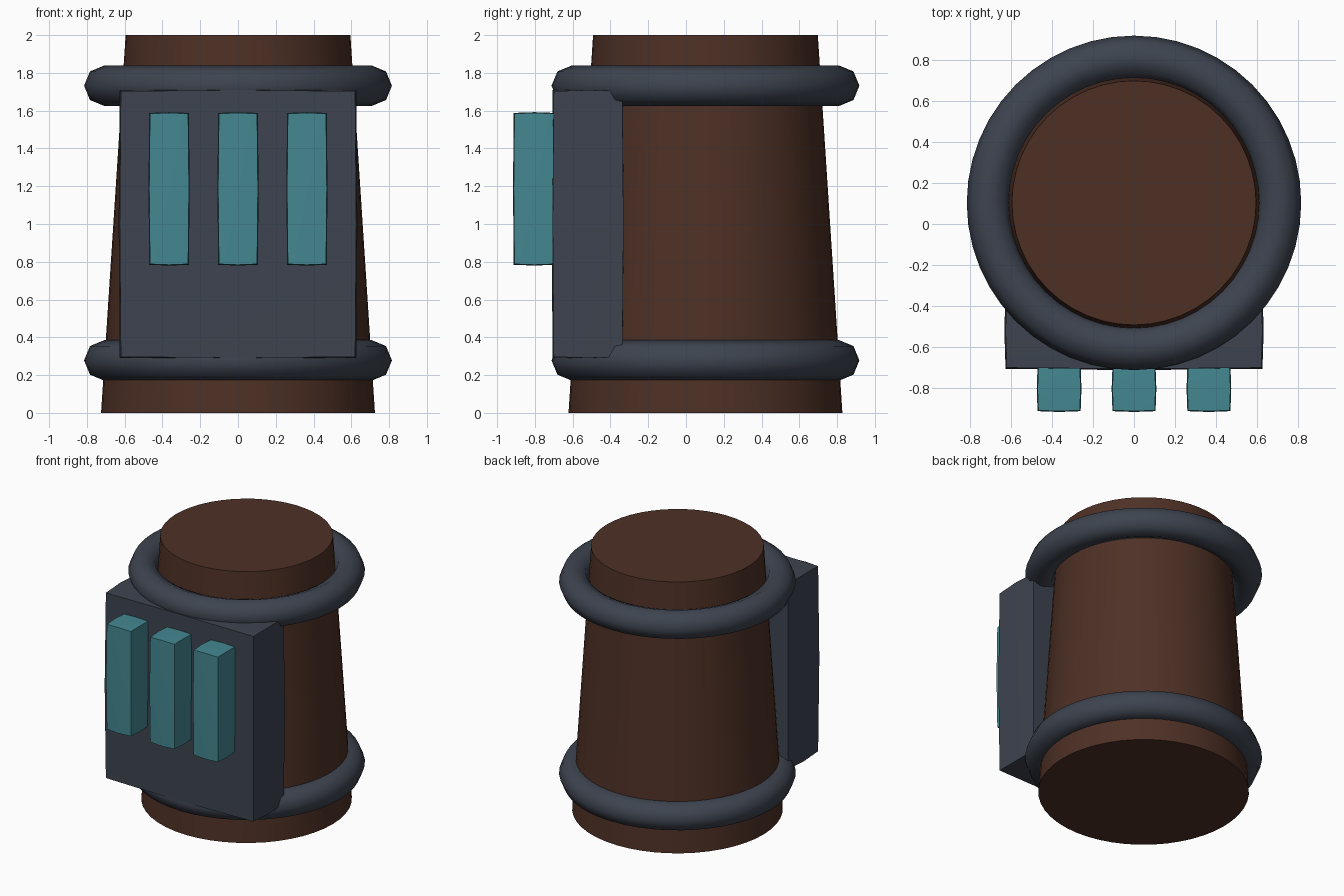
import bpy, bmesh, math

if "Cube" in bpy.data.objects:
    bpy.data.objects.remove(bpy.data.objects["Cube"])

CY = 0.103  # the barrel axis sits behind the origin


def material(name, rgb):
    m = bpy.data.materials.new(name)
    m.diffuse_color = (*rgb, 1)
    m.use_nodes = True
    m.node_tree.nodes["Principled BSDF"].inputs["Base Color"].default_value = m.diffuse_color
    return m


BROWN = material("dark brown wood", (0.076, 0.030, 0.0185))
SLATE = material("slate metal", (0.047, 0.057, 0.079))
TEAL = material("teal glass", (0.058, 0.245, 0.285))


def finish(ob, name, mat, angle=35):
    ob.name = name
    ob.data.materials.append(mat)
    bpy.ops.object.shade_smooth_by_angle(angle=math.radians(angle))
    return ob


def bulged_box(name, mat, lo, hi, bulge):
    """Box whose sides swell slightly towards the middle."""
    bpy.ops.mesh.primitive_cube_add(size=2)
    ob = bpy.context.object
    bm = bmesh.new()
    bm.from_mesh(ob.data)
    bmesh.ops.subdivide_edges(bm, edges=bm.edges[:], cuts=1, use_grid_fill=True)
    for v in bm.verts:
        p = v.co.copy()
        for i in range(3):
            others = sum(abs(p[j]) > 0.5 for j in range(3) if j != i)
            half = (hi[i] - lo[i]) / 2 - bulge * others / 2
            v.co[i] = (lo[i] + hi[i]) / 2 + p[i] * half
    bm.to_mesh(ob.data)
    bm.free()
    return finish(ob, name, mat)


# Tapered barrel
bpy.ops.mesh.primitive_cone_add(vertices=48, radius1=0.725, radius2=0.595, depth=2,
                                location=(0, CY, 1))
finish(bpy.context.object, "barrel", BROWN)

# Hoops around the barrel
for name, z in (("lower_hoop", 0.278), ("upper_hoop", 1.732)):
    bpy.ops.mesh.primitive_torus_add(major_segments=48, minor_segments=8, major_radius=0.708,
                                     minor_radius=0.107, location=(0, CY, z))
    finish(bpy.context.object, name, SLATE, 60)

# Front panel with three raised bars
bulged_box("front_panel", SLATE, (-0.632, -0.712, 0.285), (0.632, -0.325, 1.715), 0.012)
for i in (-1, 0, 1):
    x = i * 0.365
    bulged_box(f"bar_{i + 2}", TEAL, (x - 0.109, -0.916, 0.78), (x + 0.109, -0.69, 1.592), 0.008)
